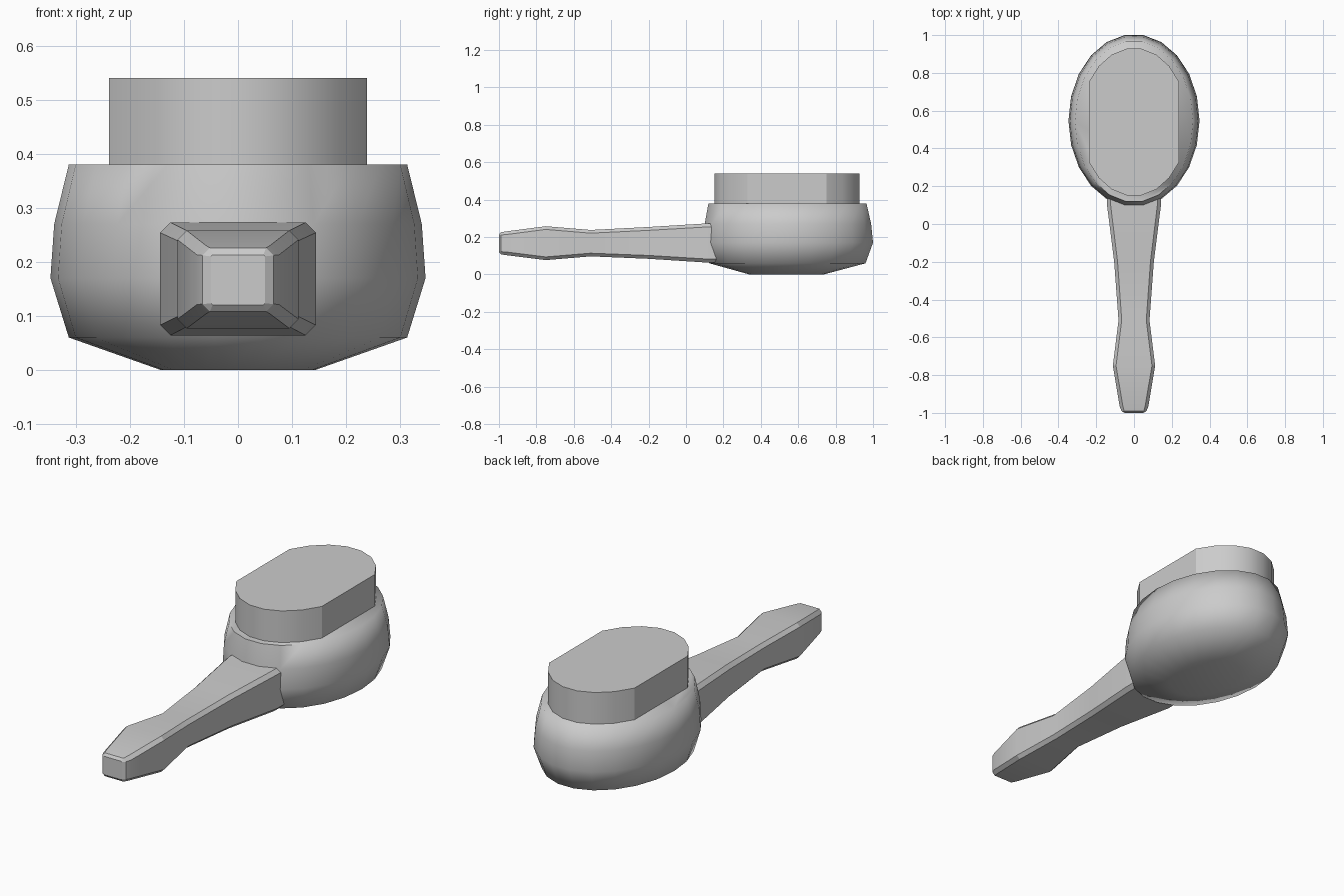
import bpy, bmesh
from math import sin, cos, pi, radians

cube = bpy.data.objects.get("Cube")
if cube:
    bpy.data.objects.remove(cube, do_unlink=True)

grey = bpy.data.materials.new("plain grey")
grey.use_nodes = True
colour = (0.6, 0.6, 0.6, 1)
grey.diffuse_color = colour
grey.node_tree.nodes["Principled BSDF"].inputs["Base Color"].default_value = colour


def loft(name, rings, smooth_angle):
    """Skin a list of equal-length rings and cap both ends."""
    bm = bmesh.new()
    loops = [[bm.verts.new(p) for p in ring] for ring in rings]
    for a, b in zip(loops, loops[1:]):
        for i in range(len(a)):
            j = (i + 1) % len(a)
            bm.faces.new((a[i], a[j], b[j], b[i]))
    bm.faces.new(loops[0])
    bm.faces.new(loops[-1])
    bmesh.ops.recalc_face_normals(bm, faces=bm.faces)
    mesh = bpy.data.meshes.new(name)
    bm.to_mesh(mesh)
    bm.free()
    mesh.materials.append(grey)
    obj = bpy.data.objects.new(name, mesh)
    bpy.context.collection.objects.link(obj)
    bpy.ops.object.select_all(action='DESELECT')
    obj.select_set(True)
    bpy.context.view_layer.objects.active = obj
    bpy.ops.object.shade_smooth_by_angle(angle=radians(smooth_angle))
    return obj


SIDES = 22
ANGLES = [2 * pi * i / SIDES for i in range(SIDES)]


def oval(z, rx, front, back):
    cy, ry = (front + back) / 2, (back - front) / 2 / cos(pi / SIDES)
    return [(rx * cos(a), cy + ry * sin(a), z) for a in ANGLES]


# Rounded oval head: height, half width, front and back
head = [(0, 0.143, 0.34, 0.735), (0.06, 0.313, 0.125, 0.96),
        (0.17, 0.347, 0.095, 1.0), (0.27, 0.34, 0.1, 0.99),
        (0.38, 0.313, 0.12, 0.965)]
loft("brush_head", [oval(*r) for r in head], 78)

# Bristle block: oval with straight sides
pad_angles = [a for a in ANGLES if abs(sin(a)) > 0.5]
pad = [[(0.284 * cos(a), 0.54 + 0.392 * sin(a), z) for a in pad_angles]
       for z in (0.37, 0.54)]
loft("bristle_block", pad, 29)


# Handle: chamfered rectangular sections along the length
def section(y, half, low, high, cut):
    quarter = [(half - cut, high), (half, high - cut),
               (half, low + cut), (half - cut, low)]
    pts = quarter + [(-x, z) for x, z in reversed(quarter)]
    return [(x, y, z) for x, z in pts]


handle = [(-1.0, 0.05, 0.12, 0.213, 0.003), (-0.99, 0.066, 0.108, 0.226, 0.014),
          (-0.965, 0.076, 0.104, 0.23, 0.017), (-0.75, 0.112, 0.077, 0.258, 0.017),
          (-0.51, 0.082, 0.097, 0.238, 0.017), (-0.2, 0.105, 0.084, 0.254, 0.018),
          (0.11, 0.144, 0.064, 0.273, 0.019), (0.27, 0.144, 0.064, 0.273, 0.019)]
loft("handle", [section(*s) for s in handle], 20)
